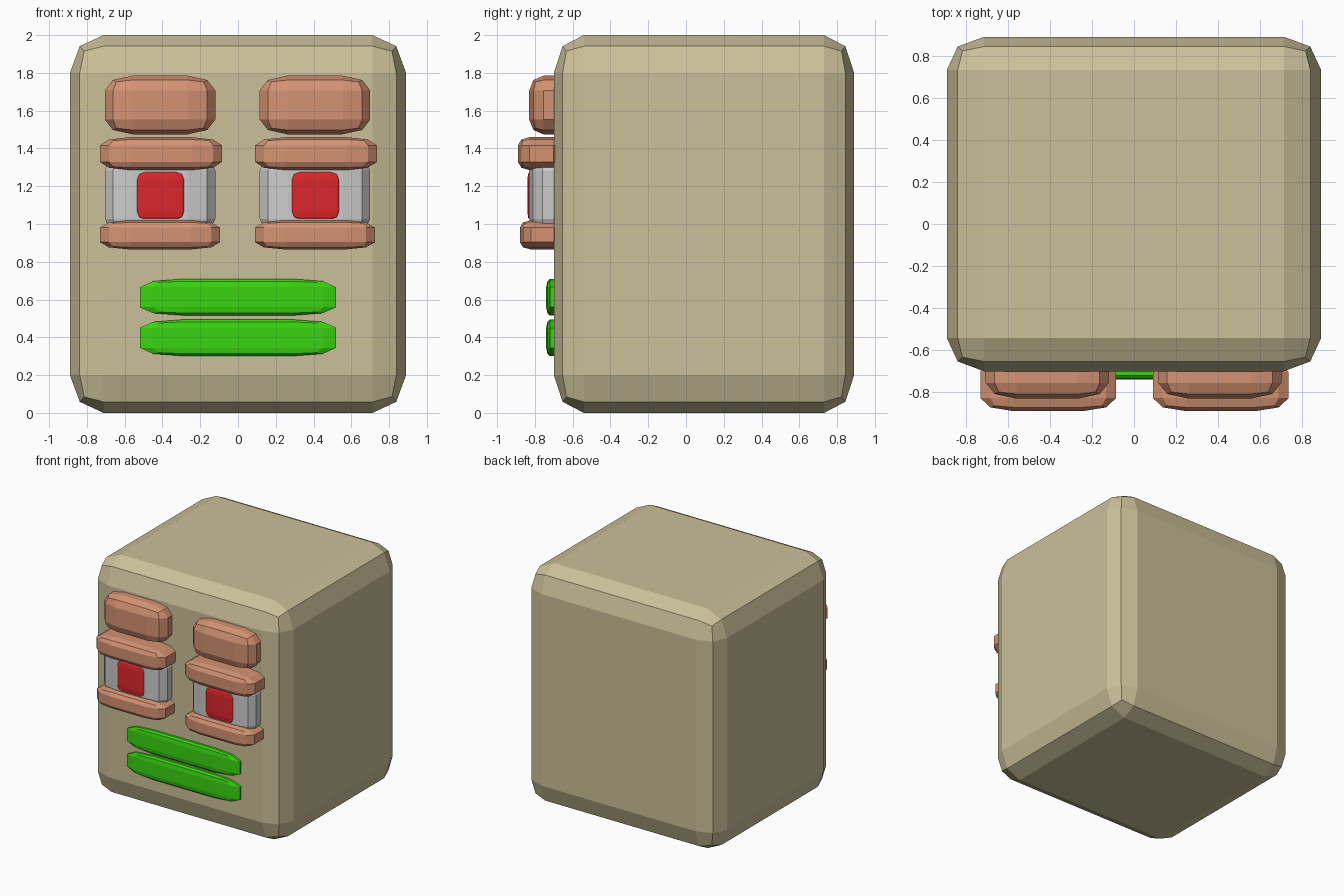
import bpy, bmesh
from mathutils import Vector

if "Cube" in bpy.data.objects:
    bpy.data.objects.remove(bpy.data.objects["Cube"])


def material(name, rgb):
    m = bpy.data.materials.new(name)
    m.diffuse_color = (*rgb, 1)
    m.use_nodes = True
    m.node_tree.nodes["Principled BSDF"].inputs["Base Color"].default_value = m.diffuse_color
    return m


TAN = material("tan", (0.60, 0.53, 0.32))
SKIN = material("lid_skin", (0.66, 0.29, 0.17))
RED = material("pupil_red", (0.72, 0.02, 0.025))
GREEN = material("mouth_green", (0.04, 0.66, 0.005))


def block(name, x, y, z, bevel, mat=None):
    """Unit cube with rounded edges, stretched to fill the x, y, z ranges."""
    bm = bmesh.new()
    bmesh.ops.create_cube(bm, size=1)
    bmesh.ops.bevel(bm, geom=bm.edges[:], offset=bevel, offset_type='OFFSET',
                    segments=2, profile=0.5, affect='EDGES')
    size = Vector([r[1] - r[0] for r in (x, y, z)])
    mid = Vector([(r[0] + r[1]) / 2 for r in (x, y, z)])
    for v in bm.verts:
        v.co = v.co * size + mid
    me = bpy.data.meshes.new(name)
    bm.to_mesh(me)
    bm.free()
    if mat:
        me.materials.append(mat)
    ob = bpy.data.objects.new(name, me)
    bpy.context.collection.objects.link(ob)
    return ob


# Head
block("head", (-0.89, 0.89), (-0.70, 0.89), (0, 2), 0.10, TAN)

# Eyes: the same set of parts, shifted to each side
for side, cx in (("left", -0.41), ("right", 0.41)):
    def part(name, x0, x1, y, z, bevel, mat=None):
        block(f"{side}_{name}", (cx + x0, cx + x1), y, z, bevel, mat)

    part("brow", -0.295, 0.29, (-0.83, -0.53), (1.475, 1.785), 0.25, SKIN)
    part("upper_lid", -0.32, 0.325, (-0.89, -0.64), (1.285, 1.46), 0.25, SKIN)
    part("lower_lid", -0.32, 0.315, (-0.88, -0.64), (0.865, 1.02), 0.25, SKIN)
    part("eyeball", -0.295, 0.29, (-0.83, -0.55), (0.90, 1.41), 0.25)
    part("pupil", -0.13, 0.13, (-0.84, -0.76), (1.02, 1.28), 0.18, RED)

# Mouth
for name, z in (("upper_lip", (0.515, 0.71)), ("lower_lip", (0.30, 0.495))):
    block(name, (-0.52, 0.52), (-0.74, -0.65), z, 0.23, GREEN)
